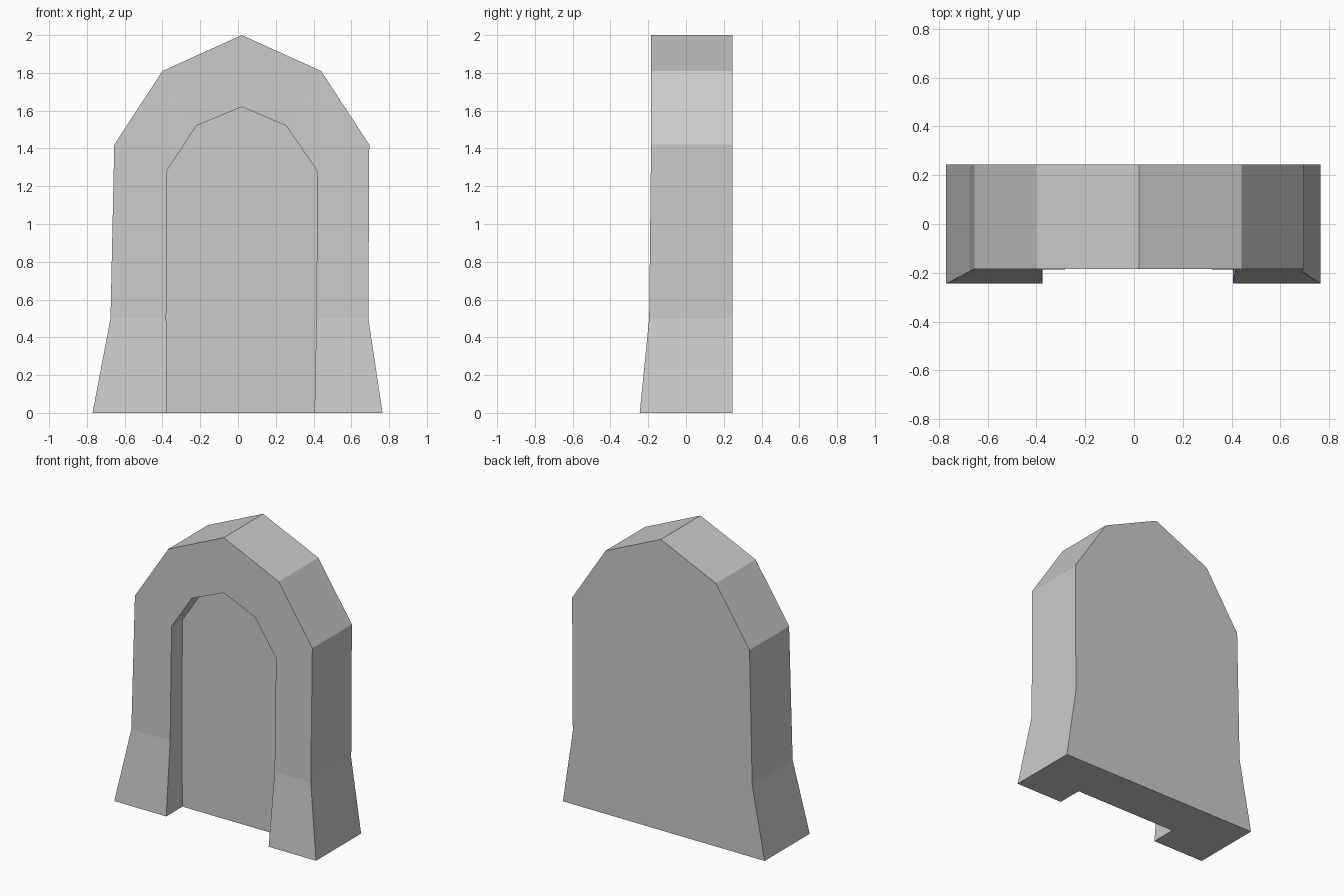
import bpy
import bmesh

cube = bpy.data.objects.get("Cube")
if cube:
    bpy.data.objects.remove(cube, do_unlink=True)

BACK, RECESS = 0.245, -0.068

# Matching outlines (x, z), from the left foot over the apex to the right foot
outer = [(-0.77, 0), (-0.675, 0.5), (-0.655, 1.42), (-0.40, 1.81), (0.02, 2.0),
         (0.44, 1.81), (0.695, 1.42), (0.69, 0.5), (0.765, 0)]
inner = [(-0.375, 0), (-0.38, 0.5), (-0.375, 1.285), (-0.22, 1.52), (0.02, 1.62),
         (0.255, 1.52), (0.42, 1.28), (0.415, 0.5), (0.405, 0)]


def front_y(z):
    """Front face leans back a little, with flared feet."""
    if z <= 0.5:
        return -0.245 + 0.1 * z
    return max(-0.195 + 0.011 * (z - 0.5), -0.195) if z < 1.42 else -0.185


bm = bmesh.new()


def loop(points, y=None):
    return [bm.verts.new((x, front_y(z) if y is None else y, z)) for x, z in points]


def bridge(a, b):
    for i in range(len(a) - 1):
        bm.faces.new((a[i], a[i + 1], b[i + 1], b[i]))


back = loop(outer, BACK)
rim = loop(outer)
opening = loop(inner)
niche = loop(inner, RECESS)

# Outer sides, front of the arch, and the reveal of the niche
bridge(back, rim)
bridge(rim, opening)
bridge(opening, niche)

# Back wall, niche wall and U-shaped underside
bm.faces.new(back)
bm.faces.new(niche)
bm.faces.new([ring[0] for ring in (back, rim, opening, niche)]
             + [ring[-1] for ring in (niche, opening, rim, back)])
bmesh.ops.recalc_face_normals(bm, faces=bm.faces[:])

mesh = bpy.data.meshes.new("arched_niche")
bm.to_mesh(mesh)
bm.free()

# Plain grey stone
stone = bpy.data.materials.new("grey_stone")
stone.use_nodes = True
colour = (0.6, 0.6, 0.6, 1.0)
stone.diffuse_color = colour
stone.node_tree.nodes["Principled BSDF"].inputs["Base Color"].default_value = colour
mesh.materials.append(stone)

arch = bpy.data.objects.new("arched_niche", mesh)
bpy.context.collection.objects.link(arch)
